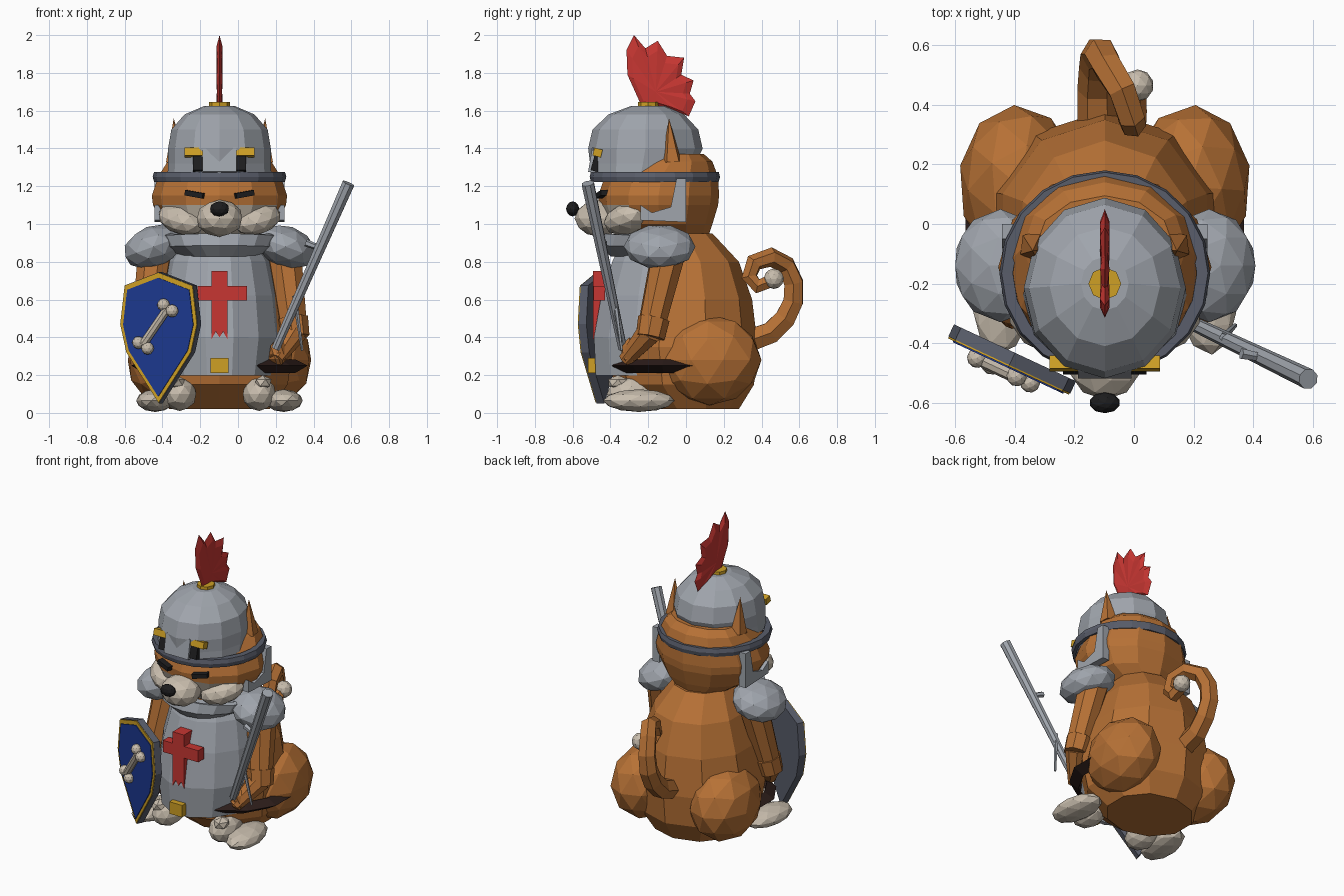
import bpy
import bmesh
from math import sin, cos, pi, radians
from mathutils import Vector, Matrix

if "Cube" in bpy.data.objects:
    bpy.data.objects.remove(bpy.data.objects["Cube"])

CX = -0.098  # the figure's own centre line


def material(name, r, g, b):
    m = bpy.data.materials.new(name)
    m.use_nodes = True
    m.diffuse_color = (r, g, b, 1)
    bsdf = next(n for n in m.node_tree.nodes if n.type == 'BSDF_PRINCIPLED')
    bsdf.inputs["Base Color"].default_value = (r, g, b, 1)
    bsdf.inputs["Roughness"].default_value = 0.8
    return m


FUR = material("orange fur", .47, .165, .036)
CREAM = material("cream fur", .58, .51, .42)
STEEL = material("light steel", .35, .375, .415)
DARK = material("dark steel", .1, .11, .145)
RED = material("red", .57, .037, .032)
BLUE = material("blue", .012, .04, .28)
GOLD = material("gold", .62, .35, .018)
BLACK = material("black", .012, .012, .013)
LEATHER = material("dark leather", .025, .012, .01)


def finish(name, bm, mat):
    bmesh.ops.recalc_face_normals(bm, faces=bm.faces)
    me = bpy.data.meshes.new(name)
    bm.to_mesh(me)
    bm.free()
    me.materials.append(mat)
    ob = bpy.data.objects.new(name, me)
    bpy.context.collection.objects.link(ob)
    return ob


def loft(name, rings, mat, sides=12, arc=None, thick=0.0):
    """Stacked ellipses (z, centre y, x radius, y radius); arc keeps only the front."""
    bm = bmesh.new()
    n = sides if arc is None else sides + 1
    rows = []
    for z, cy, rx, ry in rings:
        row = []
        for i in range(n):
            a = 2 * pi * i / sides if arc is None else radians(arc) * (2 * i / sides - 1)
            row.append(bm.verts.new((CX + rx * sin(a), cy - ry * cos(a), z)))
        rows.append(row)
    for low, high in zip(rows, rows[1:]):
        for i in range(n if arc is None else n - 1):
            j = (i + 1) % n
            bm.faces.new((low[i], low[j], high[j], high[i]))
    if arc is None and not thick:
        bm.faces.new(rows[0])
        bm.faces.new(rows[-1])
    ob = finish(name, bm, mat)
    if thick:
        mod = ob.modifiers.new("thickness", 'SOLIDIFY')
        mod.thickness = thick
        mod.offset = 0
    return ob


def ball(name, pos, size, mat, rot=(0, 0, 0), sub=2):
    bm = bmesh.new()
    bmesh.ops.create_icosphere(bm, subdivisions=sub, radius=1)
    bmesh.ops.scale(bm, vec=size, verts=bm.verts)
    ob = finish(name, bm, mat)
    ob.location, ob.rotation_euler = pos, [radians(r) for r in rot]
    return ob


def box(name, pos, size, mat, rot=(0, 0, 0)):
    bm = bmesh.new()
    bmesh.ops.create_cube(bm, size=1)
    bmesh.ops.scale(bm, vec=size, verts=bm.verts)
    ob = finish(name, bm, mat)
    ob.location, ob.rotation_euler = pos, [radians(r) for r in rot]
    return ob


def rod(name, a, b, r1, r2, mat, sides=8):
    a, b = Vector(a), Vector(b)
    bm = bmesh.new()
    bmesh.ops.create_cone(bm, cap_ends=True, segments=sides, radius1=r1, radius2=r2, depth=(b - a).length)
    turn = (b - a).to_track_quat('Z', 'Y').to_matrix().to_4x4()
    bmesh.ops.transform(bm, matrix=Matrix.Translation((a + b) / 2) @ turn, verts=bm.verts)
    return finish(name, bm, mat)


def slab(name, points, axis, start, depth, mat):
    """Extrude a flat outline along x (points are y, z) or y (points are x, z)."""
    bm = bmesh.new()
    put = (lambda p: (start, p[0], p[1])) if axis == 'x' else (lambda p: (p[0], start, p[1]))
    face = bm.faces.new([bm.verts.new(put(p)) for p in points])
    new = bmesh.ops.extrude_face_region(bm, geom=[face])["geom"]
    move = (depth, 0, 0) if axis == 'x' else (0, depth, 0)
    bmesh.ops.translate(bm, vec=move, verts=[v for v in new if isinstance(v, bmesh.types.BMVert)])
    return finish(name, bm, mat)


# Body and breastplate
loft("body", [(.02, .03, .28, .25), (.15, -.01, .38, .37), (.35, -.02, .41, .4),
              (.6, -.01, .36, .36), (.8, -.015, .29, .295), (.95, -.06, .19, .2)], FUR, 10)
loft("breastplate", [(.2, -.08, .29, .395), (.4, -.08, .325, .405), (.62, -.08, .3, .365),
                     (.8, -.08, .26, .305), (.92, -.09, .19, .23)], STEEL, 7, 88, .025)
loft("collar", [(.84, -.14, .2, .25), (.89, -.14, .29, .3), (.945, -.14, .32, .28)], STEEL, 8, 75, .03)
loft("belt", [(.215, -.04, .41, .35), (.25, -.04, .475, .385), (.28, -.04, .41, .35)], LEATHER, 14, None, .008)
box("belt_buckle", (CX, -.495, .25), (.095, .05, .08), GOLD)

# Cross with a notched lower end
slab("cross_upright", [(CX + x, z) for x, z in [(-.042, .75), (-.042, .39), (-.02, .43), (0, .4),
                       (.02, .43), (.042, .39), (.042, .75)]], 'y', -.492, .09, RED)
box("cross_bar", (CX + .015, -.46, .633), (.262, .06, .078), RED)

# Parts on both sides
for side, s in (("left", 1), ("right", -1)):
    def at(x, y, z):
        return (CX + s * x, y, z)
    ball(side + "_thigh", at(.285, .125, .28), (.205, .275, .24), FUR, (0, 0, -4 * s))
    ball(side + "_foot", at(.34, -.25, .065), (.1, .19, .06), CREAM, (0, 0, 6 * s))
    ball(side + "_inner_paw", at(.21, -.29, .1), (.09, .13, .09), CREAM)
    ball(side + "_paw_tip", at(.23, -.36, .16), (.05, .06, .04), CREAM, sub=1)
    ball(side + "_pauldron", at(.35, -.14, .88), (.165, .19, .11), STEEL, (0, 20 * s, 0))
    rod(side + "_upper_arm", at(.34, -.09, .86), at(.39, -.18, .47), .095, .075, FUR)
    rod(side + "_cuff", at(.385, -.17, .5), at(.4, -.19, .4), .085, .078, FUR)
    rod(side + "_forearm", at(.395, -.19, .43), at(.3, -.32, .28), .07, .04, FUR)
    ball(side + "_hand", at(.31, -.3, .32), (.055, .05, .08), FUR, sub=1)
    # Cheek, ear, eye, cheek guard and visor fittings
    ball(side + "_cheek", at(.2, -.315, 1.025), (.14, .11, .08), CREAM, (0, -16 * s, 40 * s))
    rod(side + "_ear", at(.235, -.075, 1.33), at(.242, -.09, 1.56), .055, 0, FUR, 5)
    box(side + "_eye", at(.13, -.44, 1.157), (.1, .05, .028), BLACK, (0, -10 * s, 16 * s))
    slab(side + "_cheek_guard", [(0, 1.24), (-.05, 1.24), (-.08, 1.09), (-.18, 1.06), (-.24, 1.1),
                                 (-.24, 1.02), (0, 1.01)], 'x', CX + s * .295, s * .05, STEEL)
    box(side + "_visor_hinge", at(.135, -.468, 1.378), (.1, .045, .042), GOLD, (-15, 0, 0))
    box(side + "_visor_slot", at(.115, -.47, 1.32), (.05, .05, .085), BLACK, (-15, 0, 0))

# Head with a cream lower face
head = loft("head", [(.94, -.12, .2, .24), (1.0, -.14, .3, .28), (1.1, -.145, .352, .315),
                     (1.15, -.145, .358, .32), (1.25, -.13, .325, .3), (1.33, -.08, .275, .22),
                     (1.37, -.07, .23, .165)], FUR, 12)
head.data.materials.append(CREAM)
for f in head.data.polygons:
    if f.center.z < 1.07 and f.center.y < -.25:
        f.material_index = 1
ball("muzzle", (CX, -.46, 1.03), (.125, .13, .098), CREAM)
ball("nose", (CX, -.6, 1.08), (.052, .035, .04), BLACK)

# Helmet
loft("helmet_dome", [(1.26, -.24, .275, .265), (1.32, -.228, .272, .28), (1.4, -.215, .272, .303),
                     (1.5, -.215, .255, .28), (1.58, -.21, .185, .2), (1.625, -.2, .08, .09)], STEEL, 12)
loft("helmet_brim", [(1.225, -.165, .325, .32), (1.225, -.165, .345, .337), (1.25, -.165, .352, .343),
                     (1.275, -.165, .345, .337), (1.275, -.165, .31, .3), (1.225, -.165, .31, .3)], DARK, 20, None, .004)
box("visor_plate", (CX, -.475, 1.335), (.18, .065, .13), STEEL, (-10, 0, 0))
rod("plume_socket", (CX, -.2, 1.61), (CX, -.2, 1.645), .055, .055, GOLD)

# Plume: a thin jagged fan with pleated sides
edge = [(-.24, 1.635), (-.31, 1.79), (-.315, 1.92), (-.275, 2.0), (-.215, 1.93), (-.15, 1.97),
        (-.1, 1.89), (-.01, 1.88), (-.025, 1.79), (.04, 1.76), (.02, 1.69), (.05, 1.65),
        (.015, 1.57), (-.06, 1.6), (-.16, 1.63)]
bm = bmesh.new()
rim = [bm.verts.new((CX, y, z)) for y, z in edge]
for s in (1, -1):
    hub = bm.verts.new((CX + s * .014, -.16, 1.7))
    pleats = [bm.verts.new((CX + s * (.016 if i % 2 else .01), -.16 + (y + .16) * .8, 1.7 + (z - 1.7) * .8))
              for i, (y, z) in enumerate(edge)]
    for i in range(len(rim)):
        bm.faces.new((hub, pleats[i - 1], pleats[i]))
        bm.faces.new((pleats[i - 1], rim[i - 1], rim[i], pleats[i]))
finish("plume", bm, RED)

# Curled tail
path = [(-.12, .3, .37), (-.125, .45, .425), (-.122, .525, .5), (-.12, .568, .59), (-.11, .57, .69), (-.09, .53, .78),
        (-.04, .45, .825), (-.01, .36, .795), (-.005, .335, .72), (0, .38, .67), (0, .45, .7)]
curve = bpy.data.curves.new("tail", 'CURVE')
curve.dimensions = '3D'
curve.bevel_depth = .062
curve.bevel_resolution = 1
curve.use_fill_caps = True
line = curve.splines.new('POLY')
line.points.add(len(path) - 1)
for i, (point, co) in enumerate(zip(line.points, path)):
    point.co = (*co, 1)
    point.radius = 1.1 - .045 * i
line.use_smooth = False
curve.materials.append(FUR)
tail = bpy.data.objects.new("tail", curve)
bpy.context.collection.objects.link(tail)
bpy.ops.object.select_all(action='DESELECT')
tail.select_set(True)
bpy.context.view_layer.objects.active = tail
bpy.ops.object.convert(target='MESH')
ball("tail_tip", (.012, .465, .71), (.054, .054, .054), CREAM)

# Sword
rod("sword_blade", (.2, -.335, .34), (.585, -.52, 1.215), .024, .035, STEEL)
rod("sword_strap", (.3, -.38, .62), (.34, -.34, .33), .014, .007, STEEL, 5)
rod("sword_stud", (.36, -.435, .9), (.44, -.45, .87), .02, .014, STEEL, 6)

# Shield, built flat and then turned outward
half = [(.2, .675), (.226, .47), (.19, .32)]
outline = [(0, .745)] + half + [(0, .05)] + [(-x, z) for x, z in reversed(half)]


def shrink(k):
    return [(x * k, .43 + (z - .43) * k) for x, z in outline]


parts = [slab("shield_back", outline, 'y', -.02, .045, DARK),
         slab("shield_rim", shrink(.99), 'y', -.026, .007, GOLD),
         slab("shield_face", shrink(.905), 'y', -.031, .008, BLUE),
         rod("bone_shaft", (-.08, -.045, .365), (.06, -.045, .55), .024, .024, CREAM)]
for i, (u, z) in enumerate([(-.108, .372), (-.055, .342), (.038, .572), (.088, .54)]):
    parts.append(ball("bone_knob_%d" % (i + 1), (u, -.045, z), (.034, .033, .034), CREAM))
turn = Matrix.Translation((-.41, -.455, 0)) @ Matrix.Rotation(radians(-25), 4, 'Z')
for ob in parts:
    ob.matrix_world = turn @ Matrix.Translation(ob.location)
